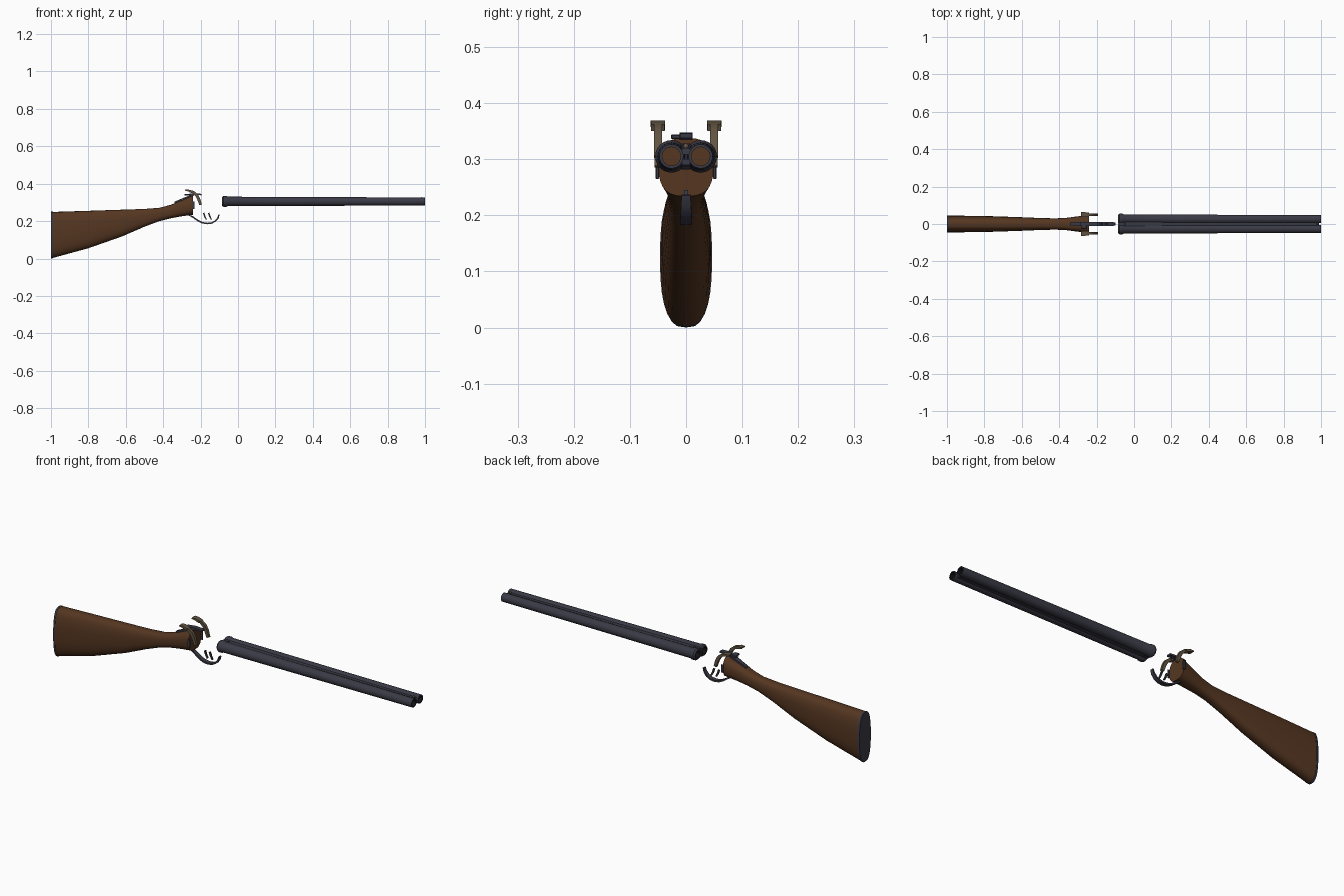
import bpy, bmesh, math
from mathutils import Vector

cube = bpy.data.objects.get("Cube")
if cube:
    bpy.data.objects.remove(cube, do_unlink=True)


def material(name, rgb):
    m = bpy.data.materials.new(name)
    m.use_nodes = True
    m.diffuse_color = (*rgb, 1)
    bsdf = next(n for n in m.node_tree.nodes if n.type == 'BSDF_PRINCIPLED')
    bsdf.inputs["Base Color"].default_value = (*rgb, 1)
    return m


WOOD = material("walnut", (0.09, 0.037, 0.015))
STEEL = material("blued steel", (0.042, 0.042, 0.06))
BRONZE = material("aged bronze", (0.12, 0.088, 0.055))
BLACK = material("bore black", (0.006, 0.006, 0.007))


def finish(name, bm, mats, angle=35):
    bmesh.ops.recalc_face_normals(bm, faces=bm.faces)
    mesh = bpy.data.meshes.new(name)
    bm.to_mesh(mesh)
    bm.free()
    ob = bpy.data.objects.new(name, mesh)
    bpy.context.collection.objects.link(ob)
    for m in mats:
        mesh.materials.append(m)
    bpy.ops.object.select_all(action='DESELECT')
    ob.select_set(True)
    bpy.context.view_layer.objects.active = ob
    bpy.ops.object.shade_smooth_by_angle(angle=math.radians(angle))
    return ob


def loft(name, rings, mats, closed=False, angle=35):
    """Skin a list of equal point rings; cap the ends unless closed."""
    bm = bmesh.new()
    loops = [[bm.verts.new(p) for p in ring] for ring in rings]
    pairs = list(zip(loops, loops[1:]))
    if closed:
        pairs.append((loops[-1], loops[0]))
    for a, b in pairs:
        for i in range(len(a)):
            j = (i + 1) % len(a)
            bm.faces.new((a[i], a[j], b[j], b[i]))
    if not closed:
        bm.faces.new(loops[0])
        bm.faces.new(loops[-1])
    return finish(name, bm, mats, angle)


def box(name, centre, size, mat, bevel=0.002):
    bm = bmesh.new()
    bmesh.ops.create_cube(bm, size=1)
    for v in bm.verts:
        v.co = Vector(centre) + v.co * Vector(size)
    bmesh.ops.bevel(bm, geom=bm.edges[:], offset=bevel, segments=1, affect='EDGES')
    return finish(name, bm, [mat])


def strip(name, path, y, mat):
    """Sweep a rectangle along (x, z, half width, half thickness) points."""
    rings = []
    for i, (x, z, w, t) in enumerate(path):
        a, b = path[max(i - 1, 0)], path[min(i + 1, len(path) - 1)]
        d = Vector((b[0] - a[0], 0, b[1] - a[1])).normalized()
        n = Vector((-d.z, 0, d.x)) * t
        c, s = Vector((x, y, z)), Vector((0, w, 0))
        rings.append([c + n + s, c + n - s, c - n - s, c - n + s])
    return loft(name, rings, [mat])


# Stock: rounded sections (x, bottom, top, half width)
sections = [(-0.99, 0.003, 0.249, 0.045), (-0.8, 0.055, 0.255, 0.043),
            (-0.62, 0.118, 0.261, 0.037), (-0.5, 0.17, 0.265, 0.032),
            (-0.42, 0.2, 0.271, 0.03), (-0.36, 0.215, 0.287, 0.033),
            (-0.3, 0.226, 0.312, 0.041), (-0.24, 0.234, 0.338, 0.049)]


def section(x, low, high, half, n=28):
    ring = []
    for i in range(n):
        a = math.tau * i / n
        c, s = math.cos(a), math.sin(a)
        ring.append((x, half * math.copysign(abs(c) ** 0.7, c),
                     (low + high) / 2 + (high - low) / 2 * math.copysign(abs(s) ** 0.8, s)))
    return ring


loft("stock", [section(*s) for s in sections], [WOOD], angle=40)
loft("butt_plate", [section(-1, 0, 0.25, 0.045), section(-0.99, 0.002, 0.25, 0.0465)], [STEEL])


# Barrels: turned tubes with breech flange and a dark bore
CENTRE_Y, CENTRE_Z = 0.026, 0.305
profile = [(-0.085, 0.017), (-0.085, 0.023), (-0.078, 0.029), (-0.062, 0.029), (-0.056, 0.0255),
           (0.2, 0.0245), (0.6, 0.0228), (1.0, 0.0215), (1.0, 0.0165)]
for side, sign in (("left", 1), ("right", -1)):
    rings = []
    for x, r in profile:
        rings.append([(x, sign * CENTRE_Y + r * math.cos(math.tau * i / 24),
                       CENTRE_Z + r * math.sin(math.tau * i / 24)) for i in range(24)])
    barrel = loft(side + "_barrel", rings, [STEEL, BLACK], closed=True)
    for p in barrel.data.polygons:
        radius = math.hypot(p.center.y - sign * CENTRE_Y, p.center.z - CENTRE_Z)
        if radius < 0.0172:
            p.material_index = 1

# Ribs joining the barrels, breech lug and front bead
strip("top_rib", [(-0.08, 0.318, 0.01, 0.007), (0.99, 0.314, 0.007, 0.006)], 0, STEEL)
strip("lower_rib", [(-0.08, 0.291, 0.01, 0.006), (0.99, 0.295, 0.007, 0.005)], 0, STEEL)
box("breech_lug", (-0.065, 0, 0.305), (0.034, 0.018, 0.046), STEEL)
bead = bmesh.new()
bmesh.ops.create_uvsphere(bead, u_segments=10, v_segments=6, radius=0.005)
bmesh.ops.translate(bead, verts=bead.verts, vec=(0.98, 0, 0.323))
finish("front_bead", bead, [BRONZE])

# Hammers: curved arm with a broad thumb spur and a thin striker
arm = [(-0.262, 0.361, 0.007, 0.006), (-0.24, 0.355, 0.007, 0.007),
       (-0.222, 0.34, 0.007, 0.008), (-0.21, 0.318, 0.007, 0.008),
       (-0.2, 0.287, 0.006, 0.007)]
spur = [(-0.284, 0.366, 0.013, 0.003), (-0.266, 0.364, 0.013, 0.005),
        (-0.243, 0.356, 0.012, 0.006)]
for side, sign in (("left", 1), ("right", -1)):
    strip(side + "_hammer", arm, sign * 0.05, BRONZE)
    strip(side + "_hammer_spur", spur, sign * 0.05, BRONZE)
    box(side + "_lock_pin", (-0.238, sign * 0.051, 0.285), (0.012, 0.006, 0.04), STEEL, 0.001)

# Top lever and tang
strip("tang", [(-0.34, 0.299, 0.007, 0.004), (-0.29, 0.321, 0.011, 0.004),
               (-0.235, 0.341, 0.012, 0.004)], 0, STEEL)
strip("top_lever", [(-0.285, 0.34, 0.01, 0.004), (-0.24, 0.344, 0.012, 0.004),
                    (-0.195, 0.342, 0.011, 0.004)], 0, STEEL)
box("lever_thumb_pad", (-0.268, -0.018, 0.34), (0.026, 0.018, 0.008), STEEL)

# Trigger guard bow and two triggers
bow = [(-0.262, 0.232, 0.008, 0.003), (-0.24, 0.221, 0.009, 0.004),
       (-0.215, 0.203, 0.01, 0.004), (-0.19, 0.191, 0.011, 0.004),
       (-0.165, 0.187, 0.011, 0.004), (-0.14, 0.19, 0.011, 0.004),
       (-0.12, 0.201, 0.01, 0.004), (-0.107, 0.217, 0.009, 0.004),
       (-0.101, 0.236, 0.008, 0.003)]
strip("trigger_guard", bow, 0, STEEL)
for name, x in (("rear_trigger", -0.184), ("front_trigger", -0.157)):
    strip(name, [(x, 0.244, 0.004, 0.004), (x + 0.006, 0.226, 0.004, 0.004),
                 (x + 0.015, 0.208, 0.004, 0.003)], 0, STEEL)
